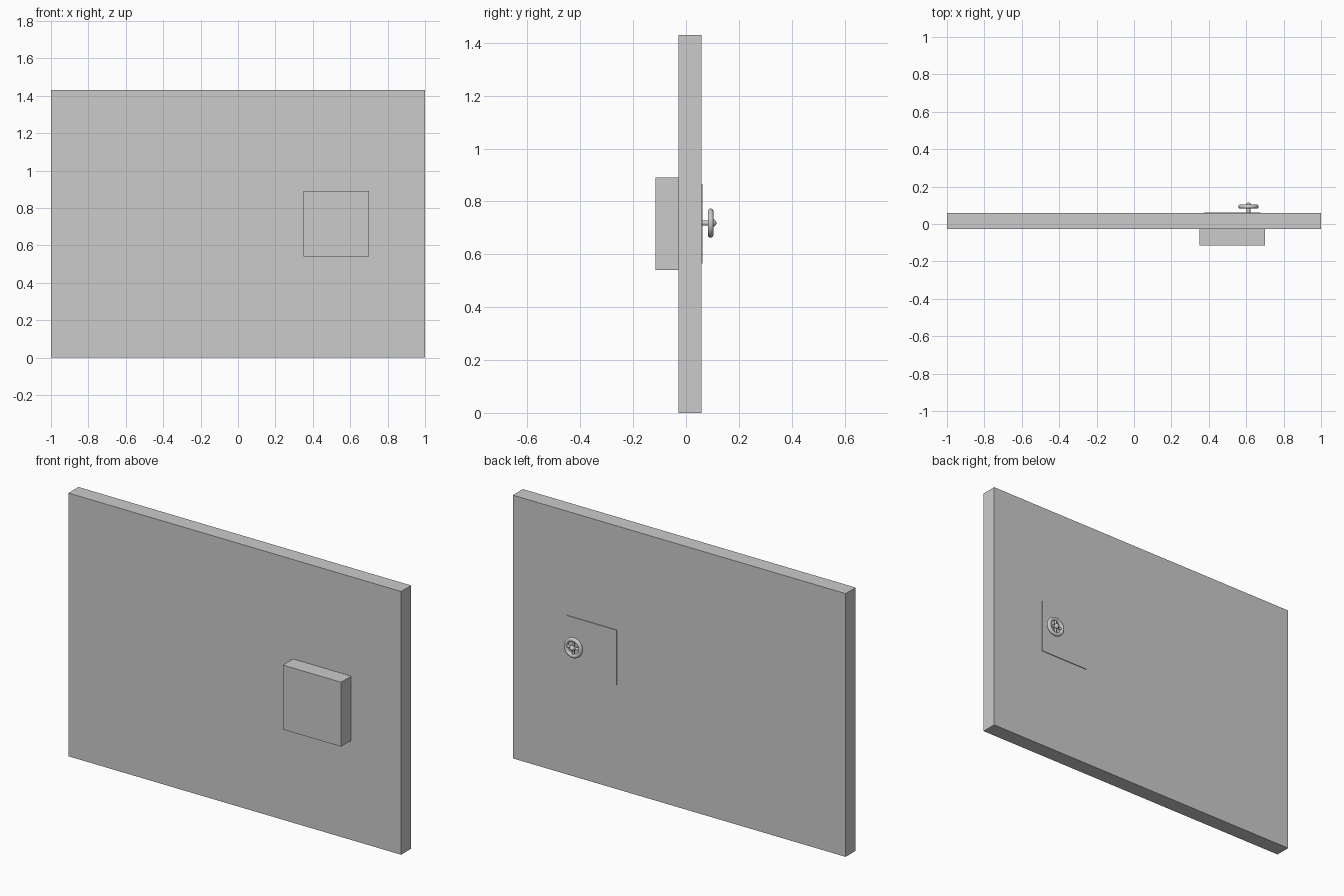
import bpy
from math import pi, cos, sin
from mathutils import Vector

if "Cube" in bpy.data.objects:
    bpy.data.objects.remove(bpy.data.objects["Cube"])


def box(name, lo, hi):
    lo, hi = Vector(lo), Vector(hi)
    bpy.ops.mesh.primitive_cube_add(size=1, location=(lo + hi) / 2)
    ob = bpy.context.object
    ob.name = name
    ob.dimensions = hi - lo
    bpy.ops.object.transform_apply(location=False, rotation=False, scale=True)
    return ob


def rod(name, a, b, radius):
    a, b = Vector(a), Vector(b)
    bpy.ops.mesh.primitive_cylinder_add(
        vertices=20, radius=radius, depth=(b - a).length, location=(a + b) / 2,
        rotation=(b - a).to_track_quat('Z', 'Y').to_euler())
    bpy.context.object.name = name
    bpy.ops.object.shade_smooth_by_angle()


# Wall, safe body on the front and thin door on the back
box("wall", (-1, -0.028, 0), (1, 0.058, 1.43))
box("safe_body", (0.35, -0.115, 0.54), (0.70, -0.028, 0.89))
box("safe_door", (0.375, 0.058, 0.565), (0.675, 0.062, 0.865))

# Hand wheel: rim, shaft, rounded hub and spokes
CX, CY, CZ = 0.612, 0.093, 0.718
bpy.ops.mesh.primitive_torus_add(
    location=(CX, CY, CZ), rotation=(pi / 2, 0, 0), major_radius=0.044,
    minor_radius=0.011, major_segments=40, minor_segments=14)
bpy.context.object.name = "wheel_rim"
bpy.ops.object.shade_smooth_by_angle()

rod("wheel_shaft", (CX, 0.060, CZ), (CX, CY, CZ), 0.010)

bpy.ops.mesh.primitive_uv_sphere_add(
    segments=20, ring_count=12, radius=0.014, location=(CX, 0.101, CZ))
bpy.context.object.name = "wheel_hub"
bpy.ops.object.shade_smooth_by_angle()

for i in range(4):
    a = i * pi / 2
    rod("wheel_spoke", (CX, CY, CZ),
        (CX + 0.044 * cos(a), CY, CZ + 0.044 * sin(a)), 0.007)
